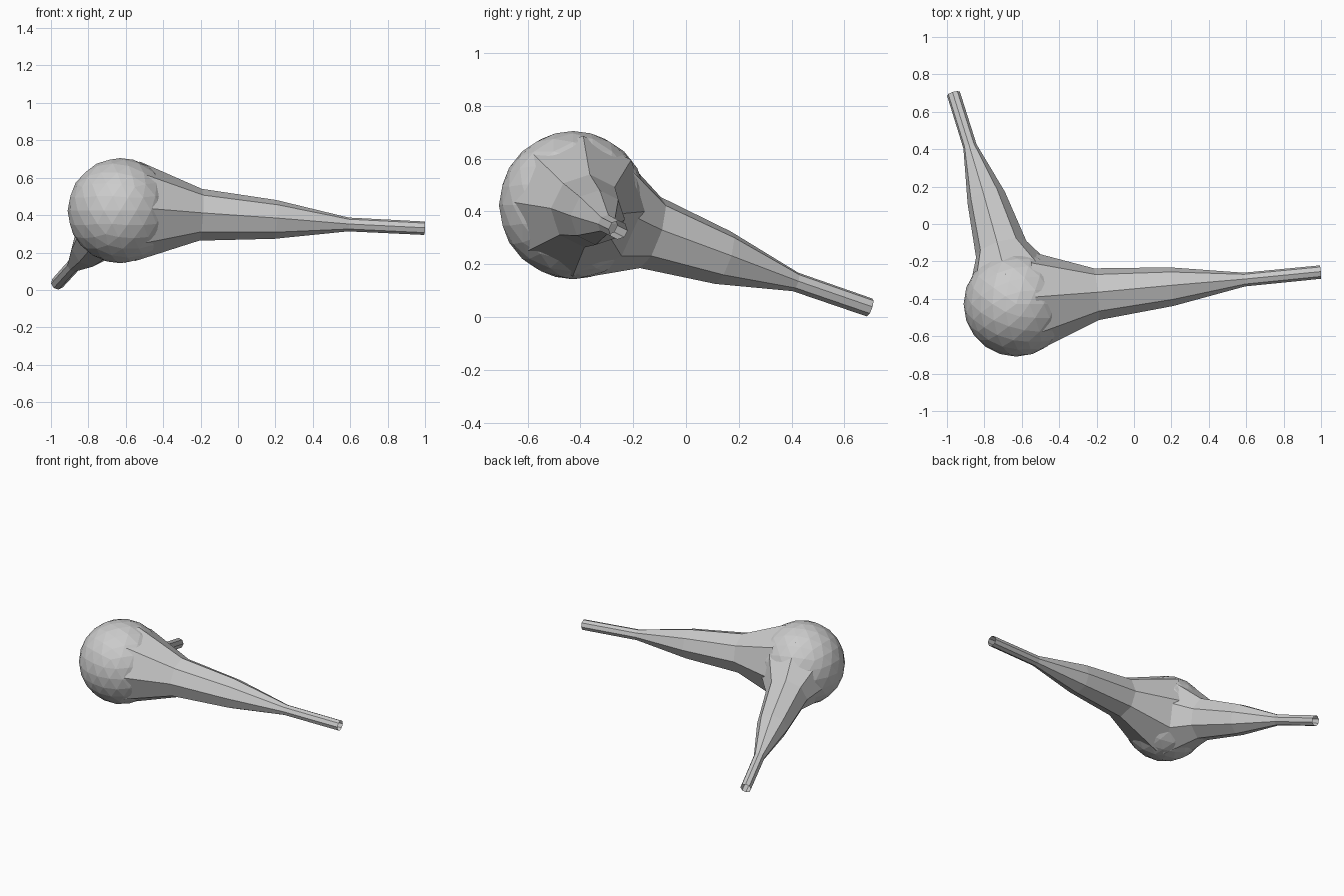
import bpy, bmesh, math
from mathutils import Vector

if "Cube" in bpy.data.objects:
    bpy.data.objects.remove(bpy.data.objects["Cube"])


def make_object(name, bm):
    mesh = bpy.data.meshes.new(name)
    bm.to_mesh(mesh)
    bm.free()
    obj = bpy.data.objects.new(name, mesh)
    bpy.context.collection.objects.link(obj)
    return obj


def tapered_tube(name, rings, sides=8, twist=math.radians(4)):
    """Open low-poly tube through (centre, radius) rings, all square to its axis."""
    axis = (Vector(rings[-1][0]) - Vector(rings[0][0])).normalized()
    side = axis.cross(Vector((0, 0, 1))).normalized()
    up = side.cross(axis)
    bm = bmesh.new()
    loops = []
    for centre, radius in rings:
        loop = []
        for i in range(sides):
            a = twist + math.tau * i / sides
            loop.append(bm.verts.new(Vector(centre) + radius * (math.cos(a) * side + math.sin(a) * up)))
        loops.append(loop)
    for a, b in zip(loops, loops[1:]):
        for i in range(sides):
            j = (i + 1) % sides
            bm.faces.new((a[i], a[j], b[j], b[i]))
    bmesh.ops.recalc_face_normals(bm, faces=bm.faces)
    return make_object(name, bm)


# Faceted ball where the two branches meet
bm = bmesh.new()
bmesh.ops.create_icosphere(bm, subdivisions=3, radius=0.281)
ball = make_object("ball_joint", bm)
ball.location = (-0.63, -0.428, 0.424)

# Long branch towards the right
tapered_tube("long_branch", [
    ((-0.54, -0.41, 0.42), 0.268),
    ((-0.20, -0.375, 0.402), 0.139),
    ((0.20, -0.335, 0.377), 0.104),
    ((0.59, -0.297, 0.35), 0.037),
    ((0.997, -0.257, 0.33), 0.036)])

# Shorter branch running back and down
tapered_tube("short_branch", [
    ((-0.645, -0.345, 0.395), 0.265),
    ((-0.71, -0.135, 0.32), 0.142),
    ((-0.79, 0.14, 0.225), 0.105),
    ((-0.877, 0.415, 0.133), 0.037),
    ((-0.965, 0.696, 0.036), 0.036)])
